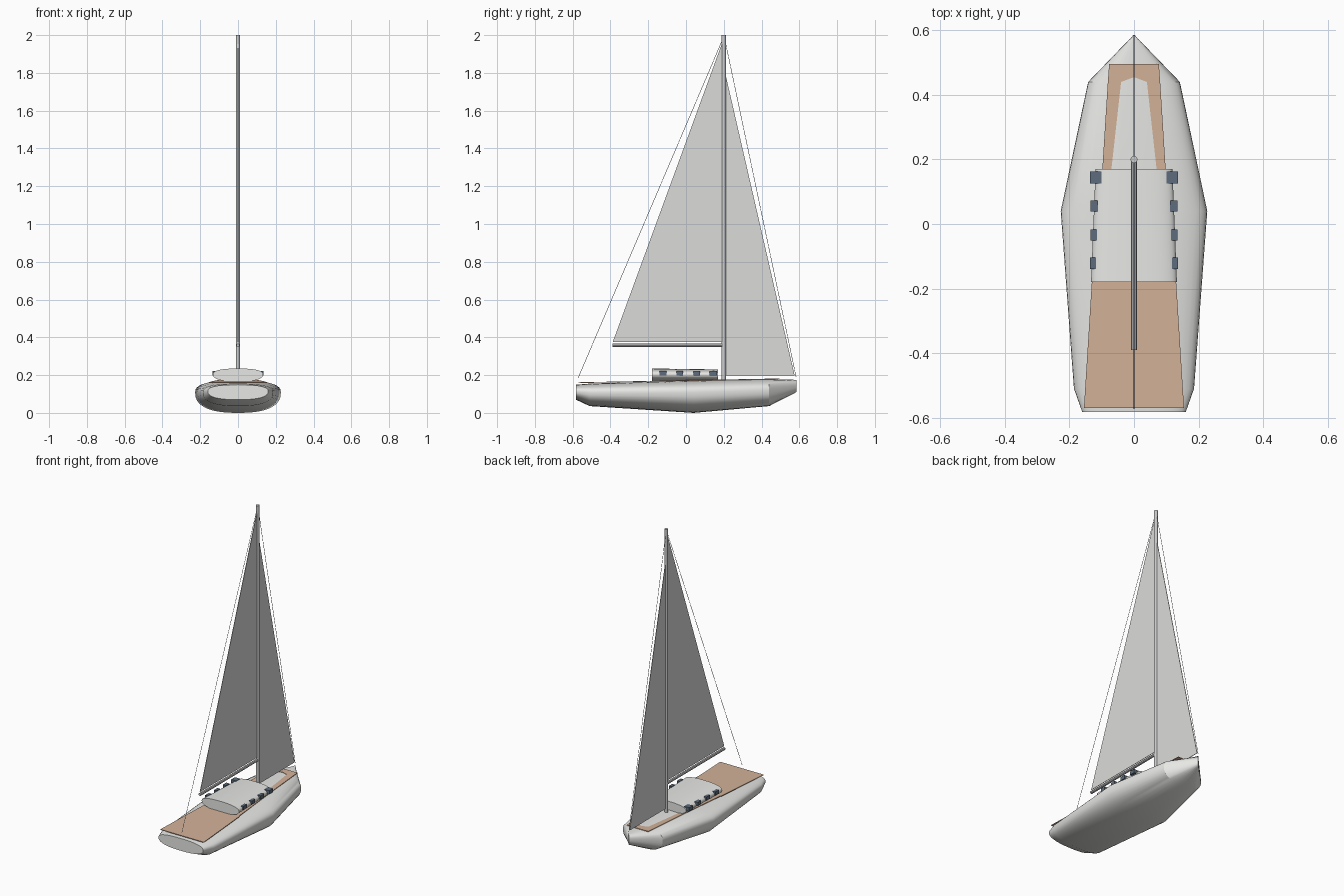
import bpy, bmesh, math
from mathutils import Vector

if "Cube" in bpy.data.objects:
    bpy.data.objects.remove(bpy.data.objects["Cube"], do_unlink=True)


def material(name, rgb):
    m = bpy.data.materials.new(name)
    m.use_nodes = True
    m.diffuse_color = (*rgb, 1)
    m.node_tree.nodes["Principled BSDF"].inputs["Base Color"].default_value = (*rgb, 1)
    return m


WHITE = material("white", (0.8, 0.8, 0.78))
SAIL = material("sailcloth", (0.71, 0.71, 0.7))
TEAK = material("teak", (0.66, 0.45, 0.32))
GLASS = material("blue glass", (0.11, 0.15, 0.2))
METAL = material("light metal", (0.6, 0.6, 0.6))
WIRE = material("grey wire", (0.3, 0.3, 0.3))


def finish(name, bm, mat, smooth=False):
    bmesh.ops.recalc_face_normals(bm, faces=bm.faces)
    mesh = bpy.data.meshes.new(name)
    bm.to_mesh(mesh)
    bm.free()
    mesh.materials.append(mat)
    ob = bpy.data.objects.new(name, mesh)
    bpy.context.collection.objects.link(ob)
    if smooth:
        bpy.ops.object.select_all(action="DESELECT")
        bpy.context.view_layer.objects.active = ob
        ob.select_set(True)
        bpy.ops.object.shade_smooth_by_angle(angle=math.radians(30))
    return ob


def loft(name, sections, mat, power, sides=40):
    """Skin rounded cross-sections given as (y, half width, bottom, middle, top)."""
    bm = bmesh.new()
    rings = []
    for y, half, low, mid, high in sections:
        ring = []
        for i in range(sides):
            a = math.tau * i / sides
            c, s = math.cos(a), math.sin(a)
            x = half * math.copysign(abs(c) ** (2 / power), c)
            h = abs(s) ** (2 / power)
            z = mid + h * (high - mid) if s > 0 else mid - h * (mid - low)
            ring.append(bm.verts.new((x, y, z)))
        rings.append(ring)
    for a, b in zip(rings, rings[1:]):
        for i in range(sides):
            j = (i + 1) % sides
            bm.faces.new((a[i], a[j], b[j], b[i]))
    bm.faces.new(rings[0])
    bm.faces.new(rings[-1])
    return finish(name, bm, mat, True)


def plate(name, points, thickness, mat):
    """Solid slab from an outline, thickened about its own plane."""
    bm = bmesh.new()
    pts = [Vector(p) for p in points]
    n = (pts[1] - pts[0]).cross(pts[2] - pts[0]).normalized() * thickness / 2
    top = [bm.verts.new(p + n) for p in pts]
    low = [bm.verts.new(p - n) for p in pts]
    bm.faces.new(top)
    bm.faces.new(low[::-1])
    for i in range(len(pts)):
        j = (i + 1) % len(pts)
        bm.faces.new((top[i], low[i], low[j], top[j]))
    return finish(name, bm, mat)


def rod(name, start, end, radius, mat, sides=8):
    a, b = Vector(start), Vector(end)
    bm = bmesh.new()
    bmesh.ops.create_cone(bm, cap_ends=True, segments=sides, radius1=radius,
                          radius2=radius, depth=(b - a).length)
    ob = finish(name, bm, mat)
    ob.location = (a + b) / 2
    ob.rotation_euler = (b - a).to_track_quat("Z", "Y").to_euler()
    return ob


def deck_points(outline):
    return [(x, y, 0.16 + 0.019 * (y + 0.57)) for x, y in outline]


# Hull, stern to bow
loft("hull", [(-0.583, 0.16, 0.07, 0.115, 0.149),
              (-0.51, 0.186, 0.036, 0.11, 0.155),
              (0.04, 0.227, 0.0, 0.11, 0.172),
              (0.44, 0.142, 0.036, 0.12, 0.179),
              (0.585, 0.002, 0.11, 0.14, 0.175)], WHITE, 2.5)

# Teak decking, with side strips running on under the cabin's flared sides
plate("stern_deck", deck_points([(-0.155, -0.57), (0.155, -0.57),
                                 (0.13, -0.17), (-0.13, -0.17)]), 0.004, TEAK)
plate("bow_deck", deck_points([(-0.077, 0.495), (-0.081, 0.44), (-0.04, 0.44), (0, 0.455),
                               (0.04, 0.44), (0.081, 0.44), (0.077, 0.495)]), 0.004, TEAK)
for side, label in ((1, "left"), (-1, "right")):
    strip = [(0.07, -0.17), (0.126, -0.17), (0.098, 0.17),
             (0.081, 0.44), (0.04, 0.44), (0.07, 0.17)]
    plate(label + "_side_deck", deck_points([(side * x, y) for x, y in strip]), 0.004, TEAK)

# Cabin
loft("cabin", [(-0.18, 0.133, 0.165, 0.205, 0.235),
               (0.17, 0.119, 0.168, 0.202, 0.23)], WHITE, 2.4)

# Windows on each side, front to back: (y, inner x, outer x, length)
WINDOWS = [(0.144, 0.1, 0.136, 0.038), (0.056, 0.112, 0.135, 0.034),
           (-0.034, 0.115, 0.134, 0.034), (-0.122, 0.118, 0.136, 0.036)]
for side, label in ((1, "left"), (-1, "right")):
    for i, (y, inner, outer, length) in enumerate(WINDOWS):
        bm = bmesh.new()
        bmesh.ops.create_cube(bm, size=1)
        ob = finish(f"{label}_window_{i + 1}", bm, GLASS)
        ob.scale = (outer - inner, length, 0.024)
        ob.location = (side * (inner + outer) / 2, y, 0.211)

# Mast, boom and stays
rod("mast", (0, 0.2, 0.17), (0, 0.2, 2.0), 0.011, METAL, 12)
rod("boom", (0, -0.39, 0.358), (0, 0.2, 0.358), 0.009, METAL)
rod("backstay", (0, -0.572, 0.183), (0, 0.195, 1.98), 0.0012, WIRE)
rod("forestay", (0, 0.583, 0.19), (0, 0.205, 1.98), 0.0012, WIRE)

# Sails
plate("mainsail", [(0, 0.192, 0.375), (0, -0.388, 0.375), (0, 0.192, 1.96)], 0.003, SAIL)
plate("jib", [(0, 0.208, 0.198), (0, 0.575, 0.198), (0, 0.212, 1.78)], 0.003, SAIL)
